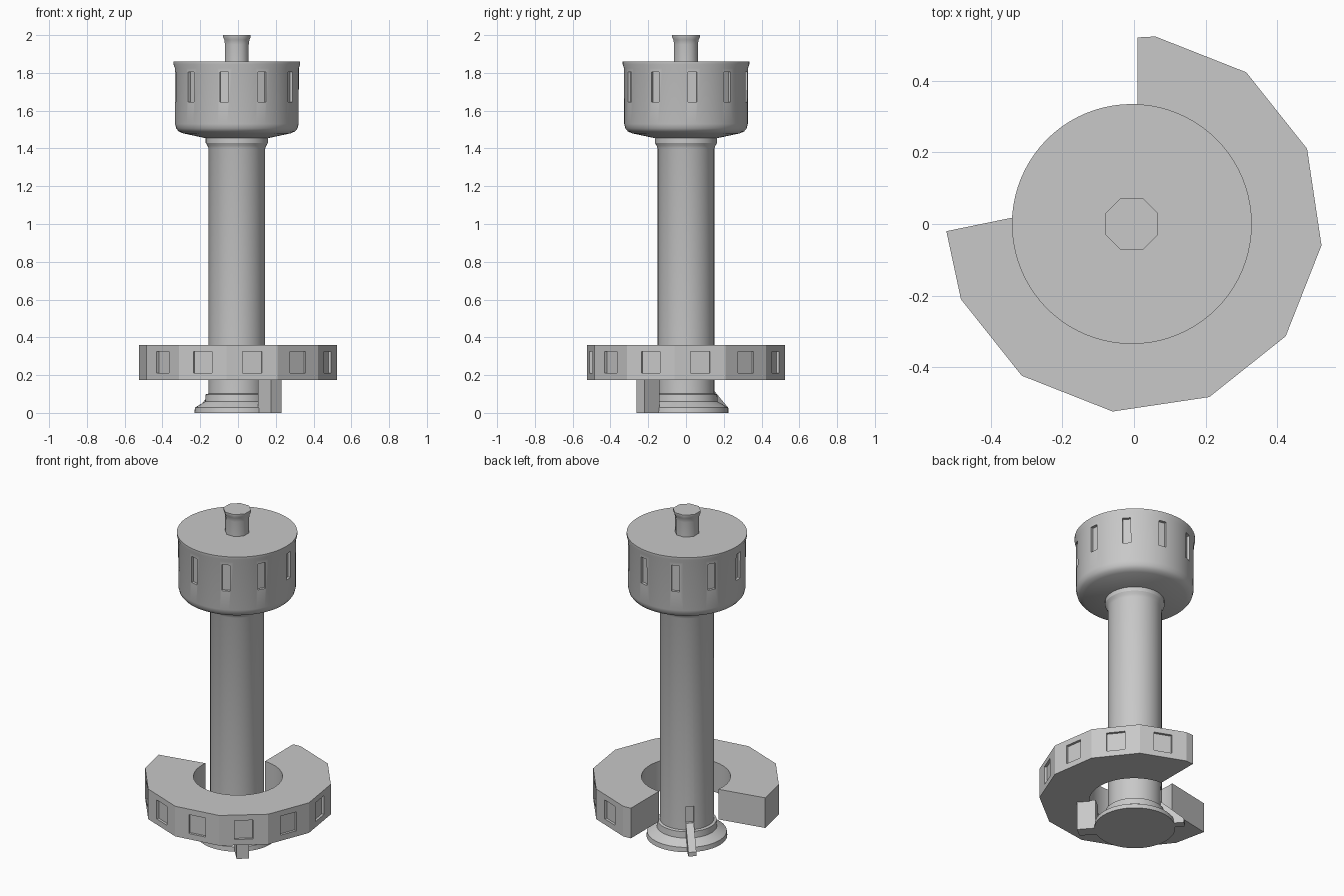
import bpy, bmesh, math
from mathutils import Matrix, Vector

if "Cube" in bpy.data.objects:
    bpy.data.objects.remove(bpy.data.objects["Cube"])

CX, CY = -0.006, 0.0          # tower axis
grey = bpy.data.materials.new("light_grey")
grey.diffuse_color = (0.58, 0.58, 0.58, 1)
grey.use_nodes = True
grey.node_tree.nodes["Principled BSDF"].inputs["Base Color"].default_value = grey.diffuse_color


def finish(name, bm):
    bmesh.ops.recalc_face_normals(bm, faces=bm.faces)
    me = bpy.data.meshes.new(name)
    bm.to_mesh(me)
    bm.free()
    me.materials.append(grey)
    ob = bpy.data.objects.new(name, me)
    bpy.context.collection.objects.link(ob)
    return ob


def smooth(ob, deg):
    bpy.ops.object.select_all(action='DESELECT')
    ob.select_set(True)
    bpy.context.view_layer.objects.active = ob
    bpy.ops.object.shade_smooth_by_angle(angle=math.radians(deg))


def lathe(name, profile, n, start=0.0):
    """Closed turned solid; profile is (radius, z) from bottom to top."""
    bm = bmesh.new()
    rings = []
    for r, z in profile:
        rings.append([bm.verts.new((CX + r * math.cos(start + math.tau * i / n),
                                    CY + r * math.sin(start + math.tau * i / n), z))
                      for i in range(n)])
    for a, b in zip(rings, rings[1:]):
        for i in range(n):
            j = (i + 1) % n
            bm.faces.new((a[i], a[j], b[j], b[i]))
    bm.faces.new(rings[0])
    bm.faces.new(rings[-1])
    return finish(name, bm)


def prism(name, pts, z0, z1):
    bm = bmesh.new()
    f = bm.faces.new([bm.verts.new((x, y, z0)) for x, y in pts])
    ext = bmesh.ops.extrude_face_region(bm, geom=[f])
    bmesh.ops.translate(bm, vec=(0, 0, z1 - z0),
                        verts=[v for v in ext["geom"] if isinstance(v, bmesh.types.BMVert)])
    return finish(name, bm)


def carve(ob, boxes):
    """Cut recesses: each box is (centre, size, turn about z)."""
    bm = bmesh.new()
    for c, s, a in boxes:
        m = Matrix.Translation(c) @ Matrix.Rotation(a, 4, 'Z') @ Matrix.Diagonal((*s, 1))
        bmesh.ops.create_cube(bm, size=1, matrix=m)
    cutter = finish("window_cutter", bm)
    mod = ob.modifiers.new("recess", 'BOOLEAN')
    mod.operation, mod.solver, mod.object = 'DIFFERENCE', 'EXACT', cutter
    bpy.context.view_layer.objects.active = ob
    bpy.ops.object.modifier_apply(modifier=mod.name)
    bpy.data.objects.remove(cutter)


# central column with flared foot and neck collar
column = lathe("column", [(.225, 0), (.222, .028), (.168, .06), (.165, .098), (.15, .102),
                          (.15, 1.40), (.156, 1.415), (.165, 1.43), (.165, 1.47)], 48)
RAMP = math.radians(131.3)
d = Vector((math.cos(RAMP), math.sin(RAMP), 0))
carve(column, [(Vector((CX, CY, .195)) + d * .15, (.03, .045, .10), RAMP)])
smooth(column, 30)

# upper drum with ten recessed windows
drum = lathe("upper_drum", [(.15, 1.453), (.168, 1.455), (.285, 1.480), (.308, 1.490),
                            (.321, 1.506), (.327, 1.53), (.328, 1.825), (.335, 1.845),
                            (.335, 1.86)], 80)
wins = []
for k in range(10):
    a = math.radians(6 + 36 * k)
    wins.append((Vector((CX + .328 * math.cos(a), CY + .328 * math.sin(a), 1.725)),
                 (.034, .046, .16), a))
carve(drum, wins)
smooth(drum, 35)

# octagonal cap on top
cap = lathe("top_cap", [(.068, 1.85), (.068, 1.95), (.072, 1.975), (.079, 1.988), (.079, 2.0)],
            8, math.pi / 8)
smooth(cap, 50)

# open twelve-sided ring with a round hole
R = .527
corner = [Vector((R * math.cos(math.radians(83.5 - 30 * k)),
                  R * math.sin(math.radians(83.5 - 30 * k)), 0)) for k in range(9)]
outline = [(.01, .521)] + [(c.x, c.y) for c in corner] + [(-.524, -.02)]
a0, a1 = math.radians(171.4), math.radians(447.7)
for i in range(41):
    a = a0 + (a1 - a0) * i / 40
    outline.append((.248 * math.cos(a), .248 * math.sin(a)))
ring = prism("open_ring", outline, .175, .36)
wins = []
for p, q in zip(corner, corner[1:]):
    m = (p + q) / 2
    wins.append((m + Vector((0, 0, .268)), (.03, .104, .116), math.atan2(m.y, m.x)))
carve(ring, wins)
smooth(ring, 20)

# support block under the ring
prism("support_block", [(.106, -.185), (.175, -.263), (.23, -.22), (.161, -.14)], 0, .18)

# entrance ramp below the doorway
bm = bmesh.new()
side = Vector((-d.y, d.x, 0)) * .0225
rows = [[bm.verts.new(Vector((CX, CY, z)) + d * r + side * s)
         for r, z in [(.13, 0), (.28, 0), (.28, .025), (.15, .143), (.13, .143)]]
        for s in (-1, 1)]
bm.faces.new(rows[0])
bm.faces.new(rows[1])
for i in range(5):
    j = (i + 1) % 5
    bm.faces.new((rows[0][i], rows[0][j], rows[1][j], rows[1][i]))
finish("entrance_ramp", bm)
